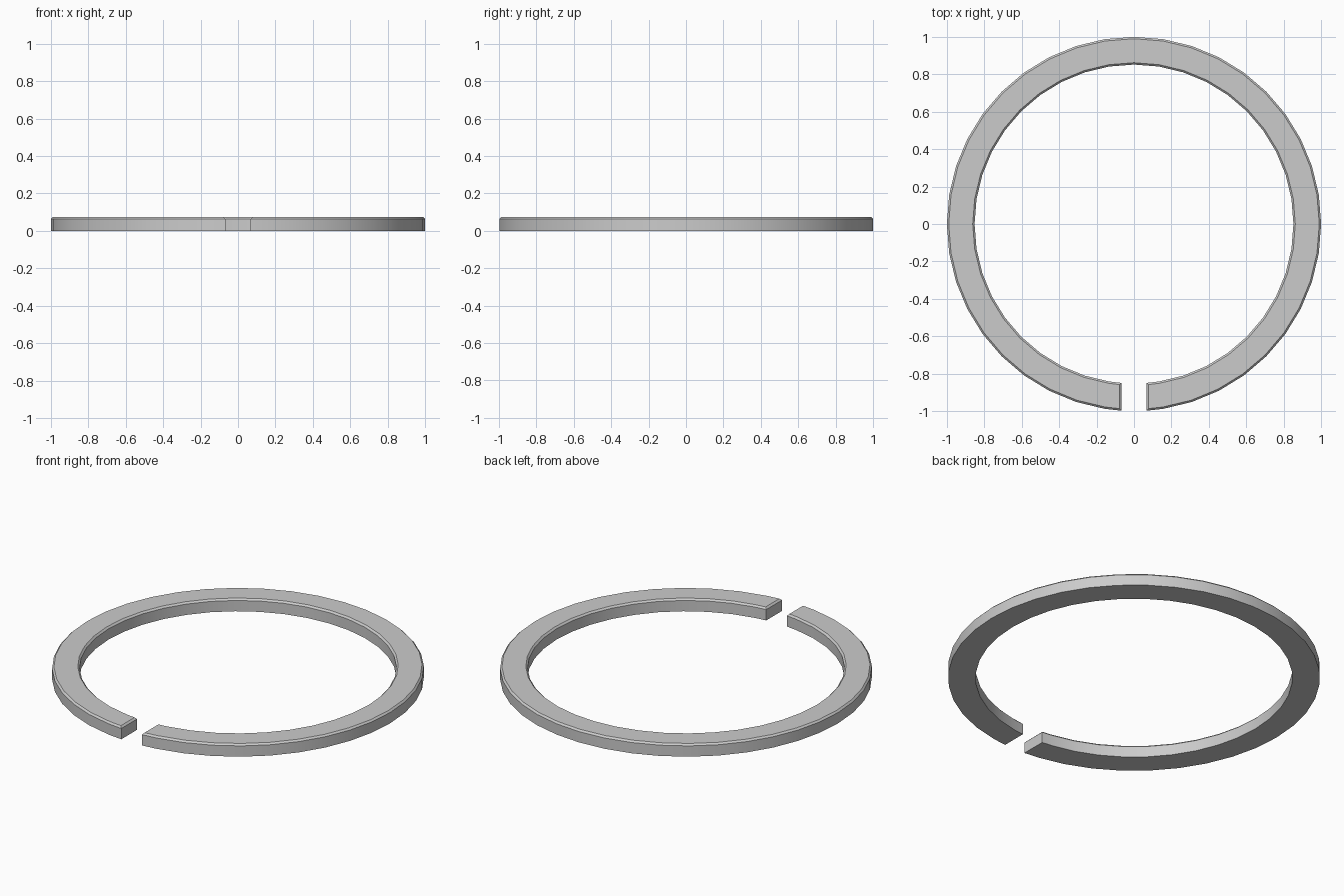
import bpy, bmesh, math

if "Cube" in bpy.data.objects:
    bpy.data.objects.remove(bpy.data.objects["Cube"])

R_OUT, R_IN, HEIGHT = 1.0, 0.852, 0.074
GAP, SIDES, CHAMFER = 0.068, 40, 0.01


def arc(radius):
    """Arc from the right end of the gap, over the back, to the left end."""
    step = 2 * math.pi / SIDES
    end_y = -math.sqrt(radius ** 2 - GAP ** 2)
    mid = [(radius * math.sin(i * step), -radius * math.cos(i * step))
           for i in range(1, SIDES)]
    return [(GAP, end_y)] + mid + [(-GAP, end_y)]


# Split ring: quad strip extruded upwards
bm = bmesh.new()
outer = [bm.verts.new((x, y, 0)) for x, y in arc(R_OUT)]
inner = [bm.verts.new((x, y, 0)) for x, y in arc(R_IN)]
base = [bm.faces.new((outer[i], outer[i + 1], inner[i + 1], inner[i]))
        for i in range(SIDES)]
ext = bmesh.ops.extrude_face_region(bm, geom=base, use_keep_orig=True)
top_verts = [g for g in ext["geom"] if isinstance(g, bmesh.types.BMVert)]
bmesh.ops.translate(bm, verts=top_verts, vec=(0, 0, HEIGHT))
bmesh.ops.recalc_face_normals(bm, faces=bm.faces)

# Small chamfer around the whole top rim, including the gap ends
rim = [e for e in bm.edges
       if all(v.co.z > HEIGHT / 2 for v in e.verts)
       and e.calc_face_angle(0) > math.radians(45)]
bmesh.ops.bevel(bm, geom=rim, offset=CHAMFER, segments=1, affect='EDGES')
bmesh.ops.recalc_face_normals(bm, faces=bm.faces)

mesh = bpy.data.meshes.new("split_ring")
bm.to_mesh(mesh)
bm.free()
ring = bpy.data.objects.new("split_ring", mesh)
bpy.context.collection.objects.link(ring)
bpy.context.view_layer.objects.active = ring
ring.select_set(True)
bpy.ops.object.shade_smooth_by_angle(angle=math.radians(30))
